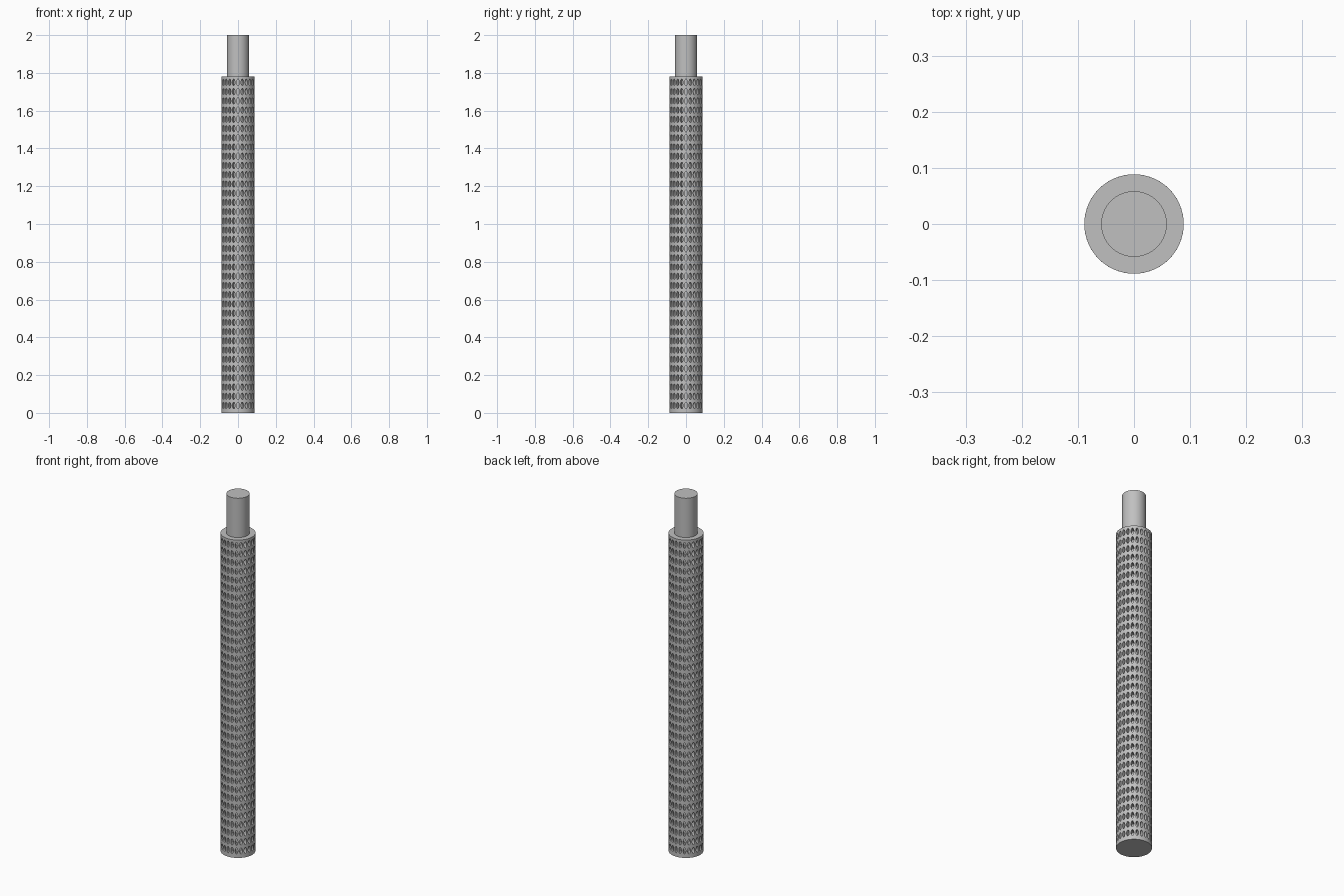
import bpy, bmesh
from math import sin, cos, asin, pi, radians

cube = bpy.data.objects.get("Cube")
if cube:
    bpy.data.objects.remove(cube)

R_SLEEVE, R_ROD = 0.0885, 0.0585
H_SLEEVE, H_TOTAL = 1.78, 2.0
COLS, ROWS, SUB = 24, 36, 3        # hole grid and edge cuts per cell
HOLE_W, HOLE_H = 0.007, 0.0175     # half sizes of each oval hole
Z0, Z1 = 0.0145, 1.774             # band covered by the holes
SEGS = COLS * SUB

metal = bpy.data.materials.new("light_grey_metal")
metal.use_nodes = True
GREY = (0.53, 0.53, 0.53, 1)
metal.diffuse_color = GREY
metal.node_tree.nodes["Principled BSDF"].inputs["Base Color"].default_value = GREY


def polar(bm, r, a, z):
    return bm.verts.new((r * cos(a), r * sin(a), z))


def finish(bm, name):
    bmesh.ops.remove_doubles(bm, verts=bm.verts, dist=1e-5)
    mesh = bpy.data.meshes.new(name)
    bm.to_mesh(mesh)
    bm.free()
    obj = bpy.data.objects.new(name, mesh)
    bpy.context.collection.objects.link(obj)
    mesh.materials.append(metal)
    bpy.ops.object.select_all(action='DESELECT')
    obj.select_set(True)
    bpy.context.view_layer.objects.active = obj
    bpy.ops.object.shade_smooth_by_angle(angle=radians(60))


def bridge(bm, outer, inner):
    n = len(outer)
    for i in range(n):
        j = (i + 1) % n
        bm.faces.new((outer[i], outer[j], inner[j], inner[i]))


def circle(bm, r, z):
    # Half a cell of offset lines the circle up with the cell corners
    return [polar(bm, r, 2 * pi * (i - SUB / 2) / SEGS, z) for i in range(SEGS)]


# Unit square outline, counter-clockwise from its upper right corner
square = []
for k in range(4):
    for s in range(SUB):
        t = 1 - 2 * s / SUB
        square.append([(t, 1), (-1, t), (-t, -1), (1, -t)][k])

# Perforated sleeve: one cell with an oval hole, repeated around and upward
bm = bmesh.new()
pitch = (Z1 - Z0) / ROWS
for row in range(ROWS):
    zc = Z0 + (row + 0.5) * pitch
    for col in range(COLS):
        ac = 2 * pi * col / COLS
        outer, rim, deep = [], [], []
        for i, (u, v) in enumerate(square):
            ang = pi / 4 + 2 * pi * i / len(square)
            w, z = HOLE_W * cos(ang), zc + HOLE_H * sin(ang)
            outer.append(polar(bm, R_SLEEVE, ac + u * pi / COLS, zc + v * pitch / 2))
            rim.append(polar(bm, R_SLEEVE, ac + asin(w / R_SLEEVE), z))
            deep.append(polar(bm, R_ROD, ac + asin(w / R_ROD), z))
        bridge(bm, outer, rim)
        bridge(bm, rim, deep)

# Plain end bands, top ledge and closed base
base = circle(bm, R_SLEEVE, 0)
bridge(bm, base, circle(bm, R_SLEEVE, Z0))
top = circle(bm, R_SLEEVE, H_SLEEVE)
bridge(bm, circle(bm, R_SLEEVE, Z1), top)
bridge(bm, top, circle(bm, R_ROD, H_SLEEVE))
bm.faces.new(base[::-1])
finish(bm, "perforated_sleeve")

# Core rod: fills the sleeve and stands out at the top
bm = bmesh.new()
low, high = circle(bm, R_ROD, 0.005), circle(bm, R_ROD, H_TOTAL)
bridge(bm, low, high)
bm.faces.new(high)
bm.faces.new(low[::-1])
finish(bm, "core_rod")
